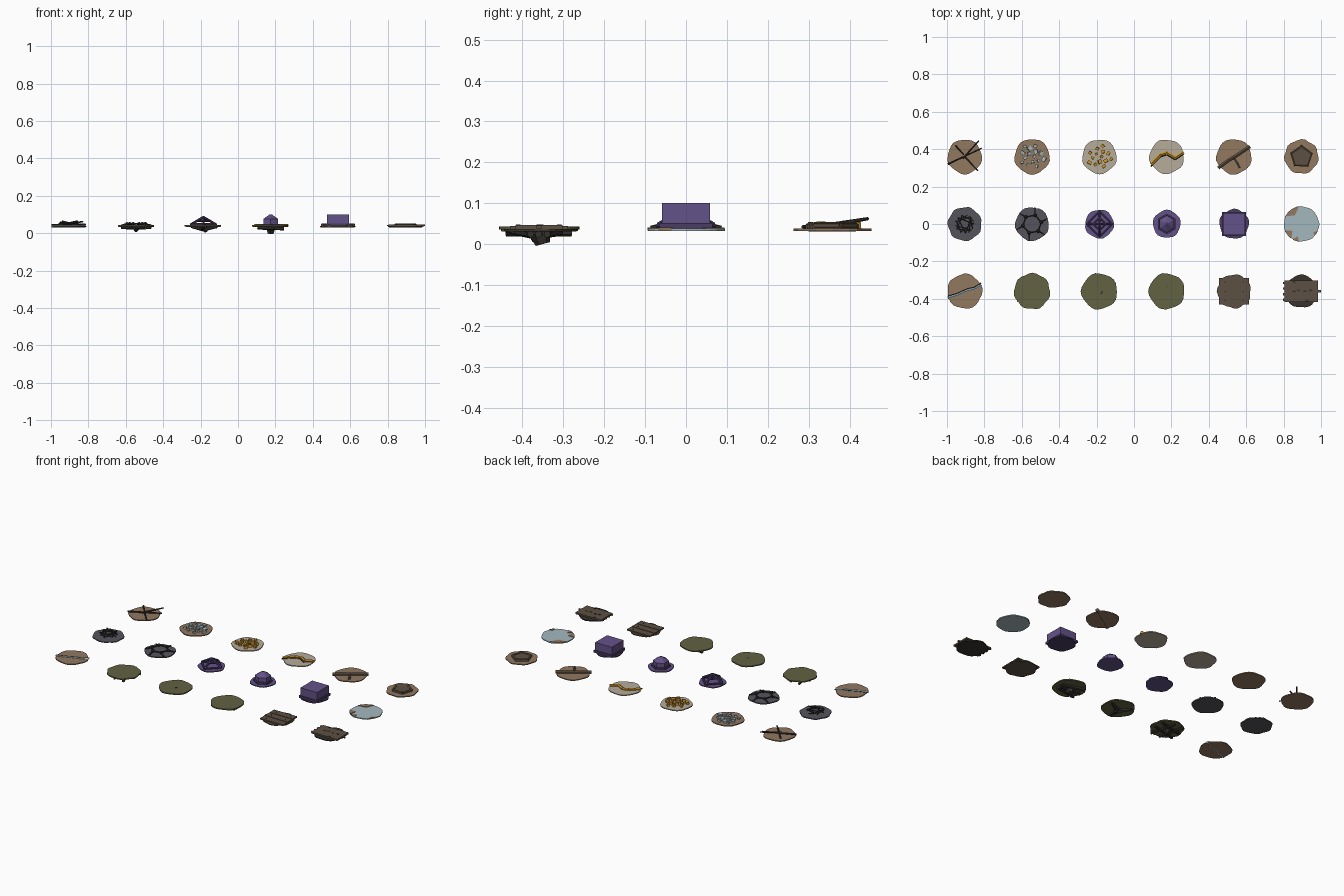
import bpy, bmesh, math, random
from mathutils import Vector, Matrix

if "Cube" in bpy.data.objects:
    bpy.data.objects.remove(bpy.data.objects["Cube"])

random.seed(4)

def mat(name, r, g, b):
    m = bpy.data.materials.new(name)
    lin = [((c / 255 + 0.055) / 1.055) ** 2.4 for c in (r, g, b)]
    m.diffuse_color = (*lin, 1)
    m.use_nodes = True
    m.node_tree.nodes["Principled BSDF"].inputs["Base Color"].default_value = m.diffuse_color
    return m

EARTH = mat("earth brown", 146, 120, 96)
OLIVE = mat("moss olive", 98, 98, 68)
SLATE = mat("slate grey", 86, 84, 92)
PURPLE = mat("violet", 100, 82, 136)
DEEP = mat("deep violet", 74, 60, 98)
ICE = mat("ice blue", 164, 184, 190)
SAND = mat("pale stone", 182, 172, 154)
GOLD = mat("gold", 206, 148, 44)
WOOD = mat("weathered wood", 92, 80, 66)
DARK = mat("charcoal", 54, 50, 46)

XS = [-0.905 + 0.36 * i for i in range(6)]
YS = [0.36, 0.0, -0.36]
Z0, Z1 = 0.032, 0.038

def finish(bm, name, m, at):
    bmesh.ops.recalc_face_normals(bm, faces=bm.faces)
    me = bpy.data.meshes.new(name)
    bm.to_mesh(me)
    bm.free()
    me.materials.append(m)
    ob = bpy.data.objects.new(name, me)
    ob.location = (at[0], at[1], 0)
    bpy.context.collection.objects.link(ob)
    return ob

def prism(bm, pts, z0, z1, top=1.0):
    """Extruded outline, optionally tapered."""
    lo = [bm.verts.new((x, y, z0)) for x, y in pts]
    hi = [bm.verts.new((x * top, y * top, z1)) for x, y in pts]
    n = len(pts)
    bm.faces.new(lo[::-1])
    bm.faces.new(hi)
    for i in range(n):
        bm.faces.new((lo[i], lo[(i + 1) % n], hi[(i + 1) % n], hi[i]))

def ring(r, n, turn=0.0):
    return [(r * math.cos(turn + math.tau * i / n), r * math.sin(turn + math.tau * i / n)) for i in range(n)]

def disc(name, at, r, m, z0=Z0, z1=Z1, wob=0.05):
    """Slightly wavy round tile."""
    ph, k = random.uniform(0, 6), random.choice((5, 5, 7))
    pts = []
    for i in range(28):
        a = math.tau * i / 28
        q = r * (1 + wob * math.cos(k * a + ph) * 0.7 + random.uniform(-0.01, 0.01))
        pts.append((q * math.cos(a), q * math.sin(a)))
    bm = bmesh.new()
    prism(bm, pts, z0, z1)
    finish(bm, name, m, at)

def box(bm, c, size, rot=0.0, tilt=0.0):
    M = (Matrix.Translation(c) @ Matrix.Rotation(rot, 4, 'Z') @ Matrix.Rotation(tilt, 4, 'X')
         @ Matrix.Diagonal((*size, 1)))
    bmesh.ops.create_cube(bm, size=1, matrix=M)

def rod(bm, a, b, r, r2=None, sides=6):
    a, b = Vector(a), Vector(b)
    d = b - a
    M = Matrix.Translation((a + b) / 2) @ d.to_track_quat('Z', 'Y').to_matrix().to_4x4()
    bmesh.ops.create_cone(bm, cap_ends=True, segments=sides, radius1=r,
                          radius2=r if r2 is None else r2, depth=d.length, matrix=M)

def rods(name, m, at, segs, r, r2=None):
    bm = bmesh.new()
    for a, b in segs:
        rod(bm, a, b, r, r2)
    return finish(bm, name, m, at)

def path(name, m, at, pts, r, z):
    p = [(x, y, z) for x, y in pts]
    return rods(name, m, at, list(zip(p, p[1:])), r)

def chips(name, m, at, n, spread, size, high):
    bm = bmesh.new()
    for i in range(n):
        a, d = 2.4 * i, spread * math.sqrt((i + 0.5) / n)
        s = size * random.uniform(0.7, 1.3)
        box(bm, (d * math.cos(a), d * math.sin(a), Z1 + high / 3), (s, s * 0.75, high),
            random.uniform(0, 3), random.uniform(-0.3, 0.3))
    finish(bm, name, m, at)

# --- back row ---
p = [(x, YS[0]) for x in XS]
disc("branch_tile", p[0], 0.092, EARTH)
rods("fallen_branches", DARK, p[0], [((-.09, -.04, .044), (.09, .045, .047)),
     ((-.05, .06, .050), (-.005, .01, .046)), ((.0, .0, .046), (.07, -.075, .042)),
     ((-.01, -.01, .046), (.075, .085, .062))], 0.006, 0.004)
disc("shard_tile", p[1], 0.094, EARTH)
chips("ice_shards", ICE, p[1], 15, 0.068, 0.022, 0.012)
disc("nugget_tile", p[2], 0.092, SAND)
chips("gold_nuggets", GOLD, p[2], 14, 0.065, 0.018, 0.018)
disc("vein_tile", p[3], 0.092, SAND)
vein = [(-.085, -.04), (-.035, .01), (.0, .022), (.045, -.005), (.09, .025)]
path("gold_vein", GOLD, p[3], vein, 0.009, 0.041)
path("vein_shadow_crack", DARK, p[3], [(x, y - .012) for x, y in vein], 0.004, 0.038)
disc("root_tile", p[4], 0.094, EARTH)
path("main_root", WOOD, p[4], [(-.085, -.06), (-.03, -.02), (.02, .01), (.085, .055)], 0.011, 0.042)
path("side_root", WOOD, p[4], [(-.005, 0), (.018, -.035), (.03, -.06)], 0.008, 0.042)
disc("stump_tile", p[5], 0.091, EARTH)
bm = bmesh.new()
prism(bm, ring(0.064, 5, 0.3), Z1 - .001, 0.046, 0.9)
finish(bm, "stump_slab", WOOD, p[5])
c = [(x, y, .045) for x, y in ring(0.056, 5, 0.3)]
rods("stump_rim", WOOD, p[5], list(zip(c, c[1:] + c[:1])), 0.007)

# --- middle row ---
p = [(x, YS[1]) for x in XS]
disc("tangle_tile", p[0], 0.09, SLATE)
segs = []
for i in range(13):
    a, b = 2.4 * i, 2.4 * i + random.uniform(1.2, 2.4)
    segs.append(((.05 * math.cos(a), .05 * math.sin(a), random.uniform(.042, .058)),
                 (.048 * math.cos(b), .048 * math.sin(b), random.uniform(.042, .066))))
rods("wire_tangle", DARK, p[0], segs, 0.0035)
disc("web_tile", p[1], 0.09, SLATE)
c = [(x, y, .05) for x, y in ring(0.05, 6, 0.2)]
outer = [(x, y, .04) for x, y in ring(0.088, 6, 0.35)]
rods("web_rods", DARK, p[1], list(zip(c, c[1:] + c[:1])) + list(zip(c, outer)), 0.0045)
bm = bmesh.new()
for q in c:
    bmesh.ops.create_icosphere(bm, subdivisions=1, radius=0.011, matrix=Matrix.Translation(q))
finish(bm, "web_knots", DARK, p[1])
disc("pyramid_tile", p[2], 0.077, PURPLE)
c = [(x, y, .046) for x, y in ring(0.068, 4)]
mid = [(x, y, .067) for x, y in ring(0.034, 4)]
rods("pyramid_frame", DEEP, p[2], list(zip(c, c[1:] + c[:1])) + list(zip(mid, mid[1:] + mid[:1]))
     + [(q, (0, 0, .086)) for q in c], 0.0065)
disc("gem_tile", p[3], 0.074, PURPLE)
bm = bmesh.new()
prism(bm, ring(0.046, 6, math.pi / 6), Z1 - .001, 0.076)
prism(bm, ring(0.046, 6, math.pi / 6), 0.076, 0.1, 0.15)
finish(bm, "gem", PURPLE, p[3])
bm = bmesh.new()
prism(bm, ring(0.055, 6, math.pi / 6), Z1 - .001, 0.05)
finish(bm, "gem_collar", DEEP, p[3])
disc("crate_tile", p[4], 0.079, DEEP)
bm = bmesh.new()
box(bm, (0, 0, .068), (.116, .118, .064))
finish(bm, "crate", PURPLE, p[4])
bm = bmesh.new()
box(bm, (0, 0, .044), (.13, .13, .014))
finish(bm, "crate_skirt", DEEP, p[4])
disc("frozen_tile", p[5], 0.094, ICE, wob=0.03)
bm = bmesh.new()
for a0, a1, d in ((1.7, 2.7, .058), (3.5, 4.1, .06), (4.2, 4.6, .068), (5.5, 5.9, .078)):
    arc = [(.095 * math.cos(a0 + (a1 - a0) * t / 4), .095 * math.sin(a0 + (a1 - a0) * t / 4)) for t in range(5)]
    am = (a0 + a1) / 2
    prism(bm, arc + [(d * math.cos(am), d * math.sin(am))], Z0 + .001, Z1 + .003)
finish(bm, "bare_earth_patches", EARTH, p[5])

# --- front row ---
p = [(x, YS[2]) for x in XS]
disc("crack_tile", p[0], 0.093, EARTH)
crack = [(-.09, -.035), (-.04, -.02), (.015, .005), (.05, .012), (.088, .035)]
path("ice_crack", ICE, p[0], crack, 0.007, 0.037)
path("crack_edge", DARK, p[0], [(x, y + .01) for x, y in crack], 0.003, 0.038)
for i, n in ((1, "lattice"), (2, "fork"), (3, "bundle")):
    disc(n + "_moss_tile", p[i], 0.096, OLIVE, 0.036, 0.043)
# roots hanging under the moss tiles
rods("lattice_roots", DARK, p[1],
     [((-.08, o - .02, .03), (.08, o + .02, .03)) for o in (-.03, .03)]
     + [((o + .02, -.08, .027), (o - .02, .08, .027)) for o in (-.03, .03)], 0.008)
rods("lattice_taproot", DARK, p[1], [((0, 0, .037), (0, 0, .005))], 0.035, 0.004)
rods("fork_roots", DARK, p[2], [((0, 0, .022), (x, y, .034)) for x, y in ring(.08, 3, .4)], 0.013, 0.007)
rods("fork_taproot", DARK, p[2], [((0, 0, .036), (.015, -.01, .008))], 0.02, 0.01)
rods("bundle_roots", DARK, p[3], [((-.07, o, .03), (.07, o * .4, .024)) for o in (-.05, 0, .05)], 0.011, 0.009)
rods("bundle_taproot", DARK, p[3], [((0, 0, .036), (0, .01, 0))], 0.03, 0.018)

# plank floor: boards run left to right
disc("plank_tile", p[4], 0.09, WOOD, 0.031, 0.037)
disc("deck_tile", p[5], 0.088, DARK, 0.031, 0.037)
bm = bmesh.new()
for i in range(3):
    box(bm, (0, (i - 1) * .049, .040), (.16, .044, .008))
finish(bm, "floor_planks", WOOD, p[4])
bm = bmesh.new()
for x in (-.05, .05):
    for y in (-.06, -.01, .04):
        box(bm, (x, y + .01, .0445), (.008, .005, .002))
finish(bm, "plank_nails", DARK, p[4])
# deck hatch with toothed edge and side peg
bm = bmesh.new()
box(bm, (0, 0, .041), (.18, .115, .01))
for i in range(4):
    box(bm, (-.093, -.045 + i * .03, .041), (.012, .012, .007))
box(bm, (.095, 0, .041), (.02, .012, .008))
finish(bm, "deck_hatch", WOOD, p[5])
bm = bmesh.new()
for x, y in ((-.04, 0), (-.015, .006), (.02, 0), (.05, .005), (.03, -.05), (-.04, .05)):
    box(bm, (x, y, .0465), (.016, .009, .002), x * 4)
finish(bm, "deck_knots", DARK, p[5])
